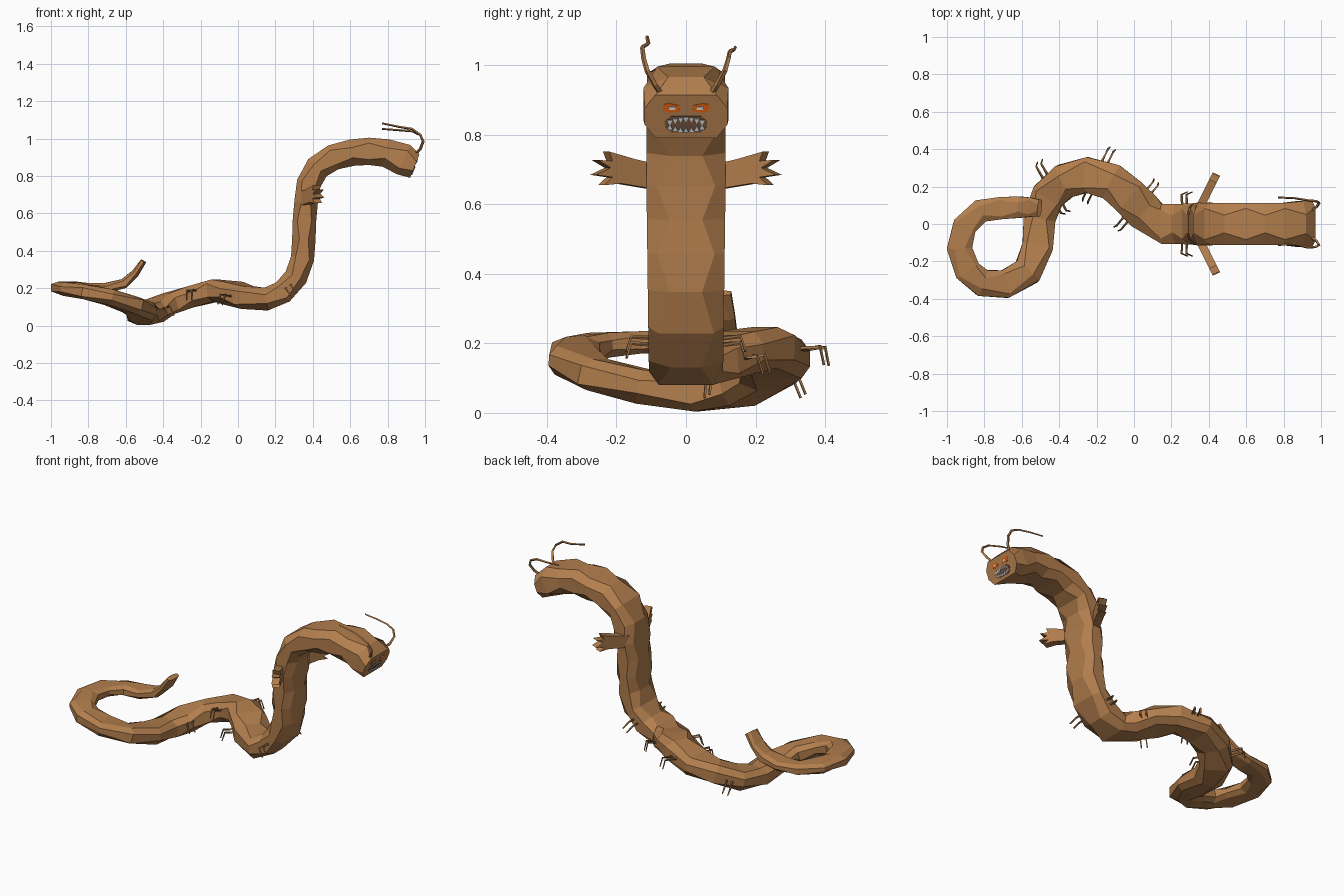
import bpy, bmesh
from mathutils import Vector as V

if "Cube" in bpy.data.objects:
    bpy.data.objects.remove(bpy.data.objects["Cube"])


def material(name, rgb):
    m = bpy.data.materials.new(name)
    m.diffuse_color = (*rgb, 1)
    m.use_nodes = True
    m.node_tree.nodes["Principled BSDF"].inputs["Base Color"].default_value = m.diffuse_color
    return m


BROWN = material("brown_hide", (0.45, 0.21, 0.075))
LEG = material("leg_brown", (0.36, 0.18, 0.07))
DARK = material("mouth_dark", (0.16, 0.085, 0.05))
ORANGE = material("eye_orange", (0.80, 0.12, 0.005))
PALE = material("eye_pale", (0.78, 0.74, 0.70))
TOOTH = material("tooth_grey", (0.66, 0.66, 0.66))


def finish(bm, name, mat):
    bmesh.ops.recalc_face_normals(bm, faces=bm.faces)
    me = bpy.data.meshes.new(name)
    bm.to_mesh(me)
    bm.free()
    me.materials.append(mat)
    ob = bpy.data.objects.new(name, me)
    bpy.context.collection.objects.link(ob)
    return ob


def loft(bm, rings):
    """Skin a list of vertex rings and cap both ends."""
    vs = [[bm.verts.new(p) for p in r] for r in rings]
    n = len(vs[0])
    for a, b in zip(vs, vs[1:]):
        for i in range(n):
            j = (i + 1) % n
            bm.faces.new((a[i], a[j], b[j], b[i]))
    bm.faces.new(vs[0])
    bm.faces.new(vs[-1])


def prism(bm, pts, offset):
    loft(bm, [pts, [p + offset for p in pts]])


def rod(bm, pts, r0, r1):
    """Thin four-sided rod along points, tapering r0 to r1."""
    pts = [V(p) for p in pts]
    rings = []
    for i, p in enumerate(pts):
        t = (pts[min(i + 1, len(pts) - 1)] - pts[max(i - 1, 0)]).normalized()
        a = t.cross(V((0.3, 0.9, 0.1))).normalized()
        b = t.cross(a)
        r = r0 + (r1 - r0) * i / (len(pts) - 1)
        rings.append([p + a * r, p + b * r, p - a * r, p - b * r])
    loft(bm, rings)


# Body path: coiled tail in 3D, then the upright neck and head in the plane y = 0
TAIL = [(-.505, .085, .345), (-.55, .09, .28), (-.61, .09, .225), (-.71, .085, .2),
        (-.82, .07, .2), (-.905, -.01, .205), (-.933, -.13, .203), (-.89, -.25, .195),
        (-.81, -.315, .18), (-.69, -.322, .152), (-.57, -.255, .11), (-.515, -.12, .075),
        (-.505, .03, .057), (-.46, .15, .075), (-.37, .23, .118), (-.25, .262, .155),
        (-.12, .225, .188), (-.03, .15, .175), (.05, .07, .15)]
NECK = [(.15, .142), (.24, .18), (.31, .26), (.345, .36), (.352, .46), (.355, .56),
        (.364, .66), (.378, .76), (.425, .845), (.51, .9), (.61, .925), (.7, .932),
        (.79, .923), (.885, .888), (.945, .853)]
PATH = [V(p) for p in TAIL] + [V((x, 0, z)) for x, z in NECK]
LAST = len(PATH) - 1
# Half width and half thickness at key rings, interpolated between
KEYS = [(0, .045, .014), (2, .057, .026), (6, .068, .032), (9, .075, .043),
        (13, .09, .056), (19, .106, .062), (25, .114, .063), (31, .112, .075),
        (32, .122, .086), (LAST, .119, .067)]


def size(i):
    for (a, w0, h0), (b, w1, h1) in zip(KEYS, KEYS[1:]):
        if i <= b:
            f = (i - a) / (b - a)
            return w0 + (w1 - w0) * f, h0 + (h1 - h0) * f


def frame(i):
    """Centre, forward, side and dorsal directions at a path point."""
    c = PATH[i]
    t = (PATH[min(i + 1, LAST)] - PATH[max(i - 1, 0)]).normalized()
    if i == LAST:
        t = V((0.93, 0, -0.37)).normalized()
    s = V((0, 1, 0)) if c.x > 0.15 else V((-t.y, t.x, 0)).normalized()
    return c, t, s, t.cross(s).normalized()


# Body: flattened eight-sided tube, facets alternate to make faceted plates
bm = bmesh.new()
rings = []
for i in range(LAST + 1):
    c, t, s, n = frame(i)
    w, h = size(i)
    f, g = (0.74, 0.38) if i % 2 else (0.42, 0.6)
    quarter = [(1, g), (f, 1), (-f, 1), (-1, g)]
    prof = quarter + [(-a, -b) for a, b in quarter]
    rings.append([c + s * w * a + n * h * b for a, b in prof])
loft(bm, rings)
finish(bm, "body", BROWN)

# Clawed leg pairs: two bent rods per side at four sites
bm = bmesh.new()
for i, shift in ((14, -0.085), (16, -0.08), (18, -0.045), (20, 0.04)):
    c, t, s, n = frame(i)
    w = size(i)[0]
    for side in (-1, 1):
        for d in (-0.016, 0.016):
            base = c + t * (shift + d)
            a = base + s * side * (w - 0.04)
            k = base + s * side * (w + 0.05) + n * 0.008
            e = base + s * side * (w + 0.064) - n * 0.045
            rod(bm, [a, k, e], 0.008, 0.004)
finish(bm, "legs", LEG)

# Hands: flat four-fingered plates swept forward
OUTLINE = [(.08, .64), (.2, .66), (.25, .655), (.225, .678), (.272, .685), (.23, .705),
           (.268, .728), (.225, .725), (.235, .752), (.16, .73), (.08, .712)]
for side, name in ((-1, "hand_right"), (1, "hand_left")):
    bm = bmesh.new()
    off = V((0.04, -0.018 * side, 0))
    prism(bm, [V((0.335 + 0.5 * (y - 0.1), side * (y + 0.004), z)) for y, z in OUTLINE], off)
    finish(bm, name, BROWN)

# Antennae: rise from the brow and sweep back
for side, name, lift in ((-1, "antenna_right", 0.03), (1, "antenna_left", 0.0)):
    bm = bmesh.new()
    pts = [(.945, .07, .915), (.975, .09, .945), (.99, .112, .985), (.975, .122, 1.02),
           (.93, .126, 1.04 + lift * 0.4), (.86, .138 - lift, 1.045 + lift * 0.6),
           (.77, .142 - lift, 1.052 + lift)]
    rod(bm, [(x, side * y, z) for x, y, z in pts], 0.009, 0.005)
    finish(bm, name, BROWN)

# Face details: thin plates on the slanted front of the head
C, T, S, N = frame(LAST)


def face_plate(bm, pts, lift):
    prism(bm, [C + S * a + N * b - T * 0.002 for a, b in pts], T * (0.002 + lift))


bm = bmesh.new()
half = [(.042, .025), (.06, .009), (.06, -.009), (.042, -.025)]
face_plate(bm, [(a, b - .024) for a, b in half] + [(-a, -b - .024) for a, b in half], 0.002)
finish(bm, "mouth", DARK)

# Teeth: opposing rows of triangles following the curve of the lips
bm = bmesh.new()
for k in range(-3, 4):
    x = k * 0.0155
    for lip, way in ((-0.001, -1), (-0.048, 1)):
        y = lip + way * 0.0011 * k * k
        face_plate(bm, [(x - .0075, y), (x + .0075, y), (x, y + way * .016)], 0.005)
finish(bm, "teeth", TOOTH)

# Eyes: slanted orange plates with pale centres
eyes, pupils = bmesh.new(), bmesh.new()
for side in (-1, 1):
    face_plate(eyes, [(side * a, b) for a, b in ((.018, .016), (.022, .035), (.05, .041),
                                                 (.066, .037), (.066, .018), (.05, .013))], 0.002)
    face_plate(pupils, [(side * a, b) for a, b in ((.03, .021), (.032, .031),
                                                   (.049, .031), (.05, .021))], 0.004)
finish(eyes, "eyes", ORANGE)
finish(pupils, "eye_centres", PALE)
